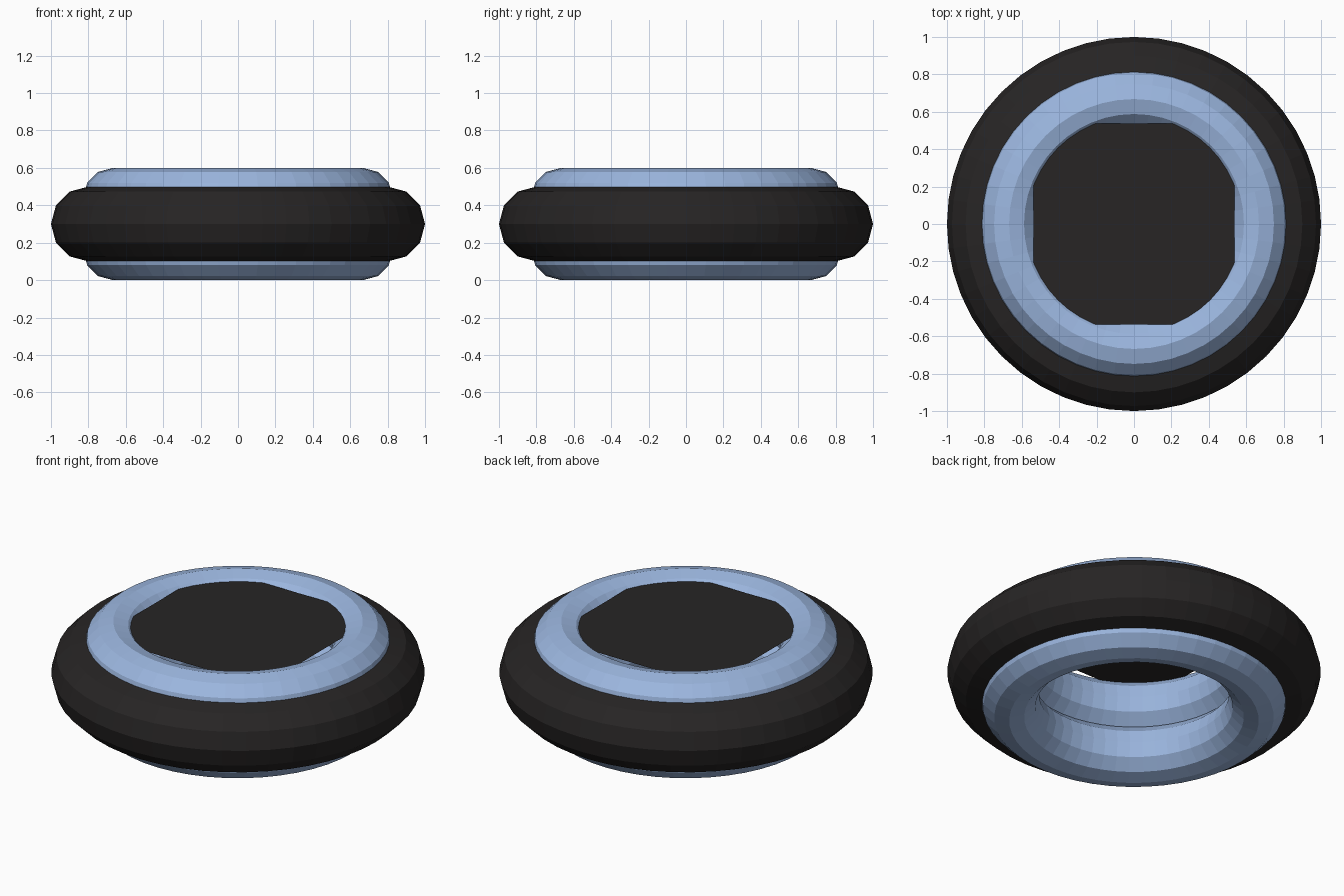
import bpy

if "Cube" in bpy.data.objects:
    bpy.data.objects.remove(bpy.data.objects["Cube"])


def material(name, color):
    mat = bpy.data.materials.new(name)
    mat.diffuse_color = color
    mat.use_nodes = True
    mat.node_tree.nodes["Principled BSDF"].inputs["Base Color"].default_value = mat.diffuse_color
    return mat


def ring(name, z, major, minor, mat):
    bpy.ops.mesh.primitive_torus_add(location=(0, 0, z), major_radius=major, minor_radius=minor,
                                     major_segments=48, minor_segments=12)
    obj = bpy.context.object
    obj.name = name
    obj.data.materials.append(mat)
    return obj


black = material("black", (0.02, 0.018, 0.018, 1))
blue = material("light_blue", (0.33, 0.47, 0.74, 1))

# Wide black outer ring
ring("outer_ring", 0.3, 0.8, 0.2, black)

# Two overlapping blue rings, above and below the middle
for name, side in (("lower_rim", -1), ("upper_rim", 1)):
    ring(name, 0.3 + 0.14 * side, 0.668, 0.16, blue)

# Square black sheet closing the top of the hole
bpy.ops.mesh.primitive_plane_add(size=1.072, location=(0, 0, 0.566))
sheet = bpy.context.object
sheet.name = "top_sheet"
sheet.data.materials.append(black)
